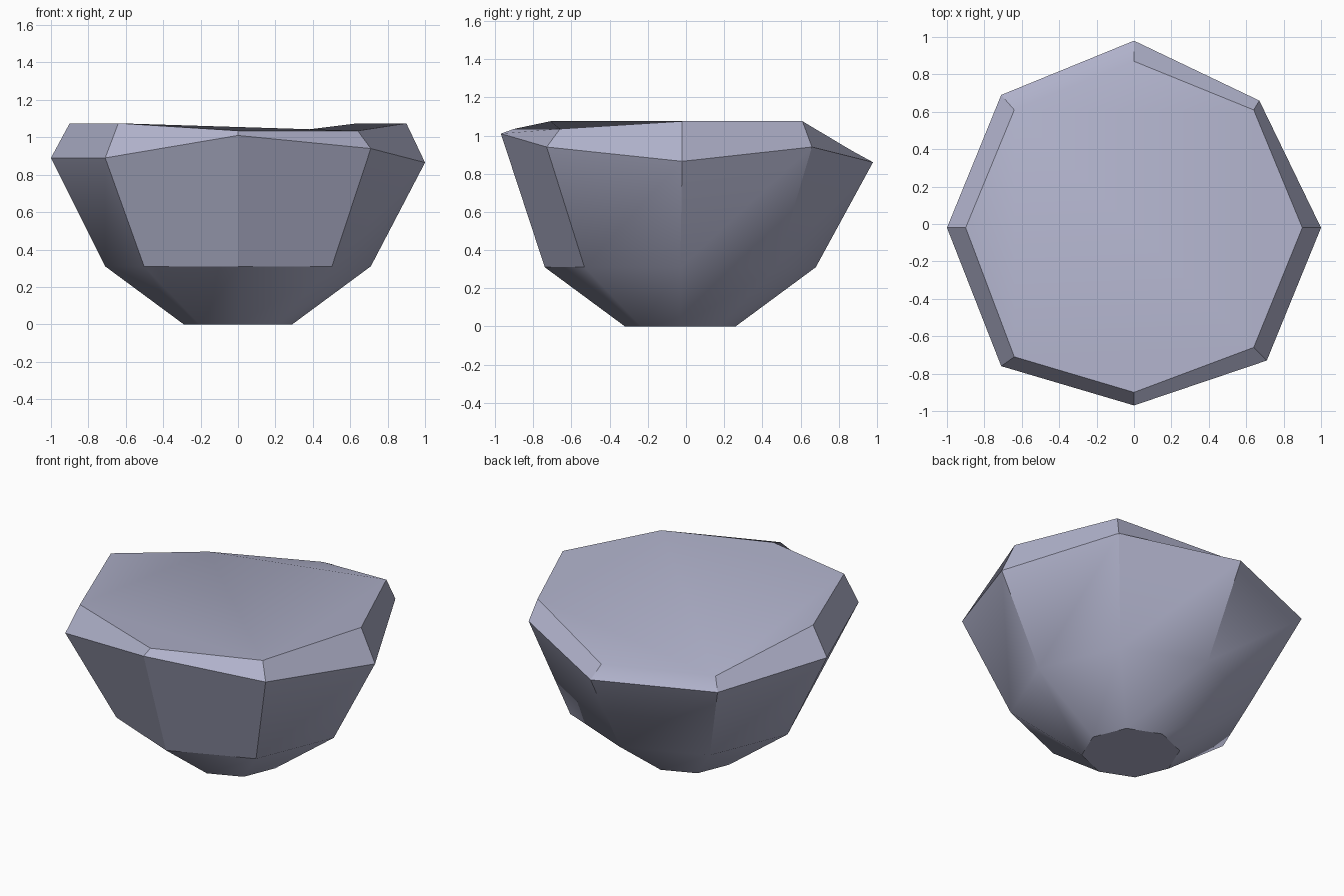
import bpy, bmesh, math

if "Cube" in bpy.data.objects:
    bpy.data.objects.remove(bpy.data.objects["Cube"])

CY = -0.03  # ring centre in y


def octagon(r, z):
    """Regular ring, anticlockwise from +x."""
    return [(r * math.cos(i * math.pi / 4), CY + r * math.sin(i * math.pi / 4), z)
            for i in range(8)]


# Uneven shoulder and rim of the rock, anticlockwise from +x
shoulder = [(1, -.02, .865), (.67, .66, .94), (0, .98, .86), (-.71, .69, .857),
            (-1, -.02, .89), (-.71, -.76, .89), (0, -.97, 1.01), (.71, -.73, .94)]
rim = [(.9, -.02, 1.075), (.64, .61, 1.075), (0, .87, .92), (-.64, .61, .915),
       (-.9, -.02, 1.075), (-.64, -.71, 1.075), (0, -.9, 1.035), (.64, -.66, 1.035)]
rings = [octagon(.29, 0), octagon(.71, .31), shoulder, rim]

# Rock body: bridge the stacked rings and cap both ends
bm = bmesh.new()
loops = [[bm.verts.new(p) for p in ring] for ring in rings]
for low, high in zip(loops, loops[1:]):
    for i in range(8):
        j = (i + 1) % 8
        bm.faces.new((low[i], low[j], high[j], high[i]))
bm.faces.new(loops[0][::-1])
bm.faces.new(loops[-1])
bmesh.ops.recalc_face_normals(bm, faces=bm.faces[:])

mesh = bpy.data.meshes.new("rock")
bm.to_mesh(mesh)
bm.free()
rock = bpy.data.objects.new("rock", mesh)
bpy.context.collection.objects.link(rock)

# Single stone colour
stone = bpy.data.materials.new("lavender grey stone")
stone.diffuse_color = (.43, .44, .59, 1)
stone.use_nodes = True
stone.node_tree.nodes["Principled BSDF"].inputs["Base Color"].default_value = stone.diffuse_color
mesh.materials.append(stone)

# Soft shading across the shallow edges only
bpy.context.view_layer.objects.active = rock
rock.select_set(True)
bpy.ops.object.shade_smooth_by_angle(angle=math.radians(30))
